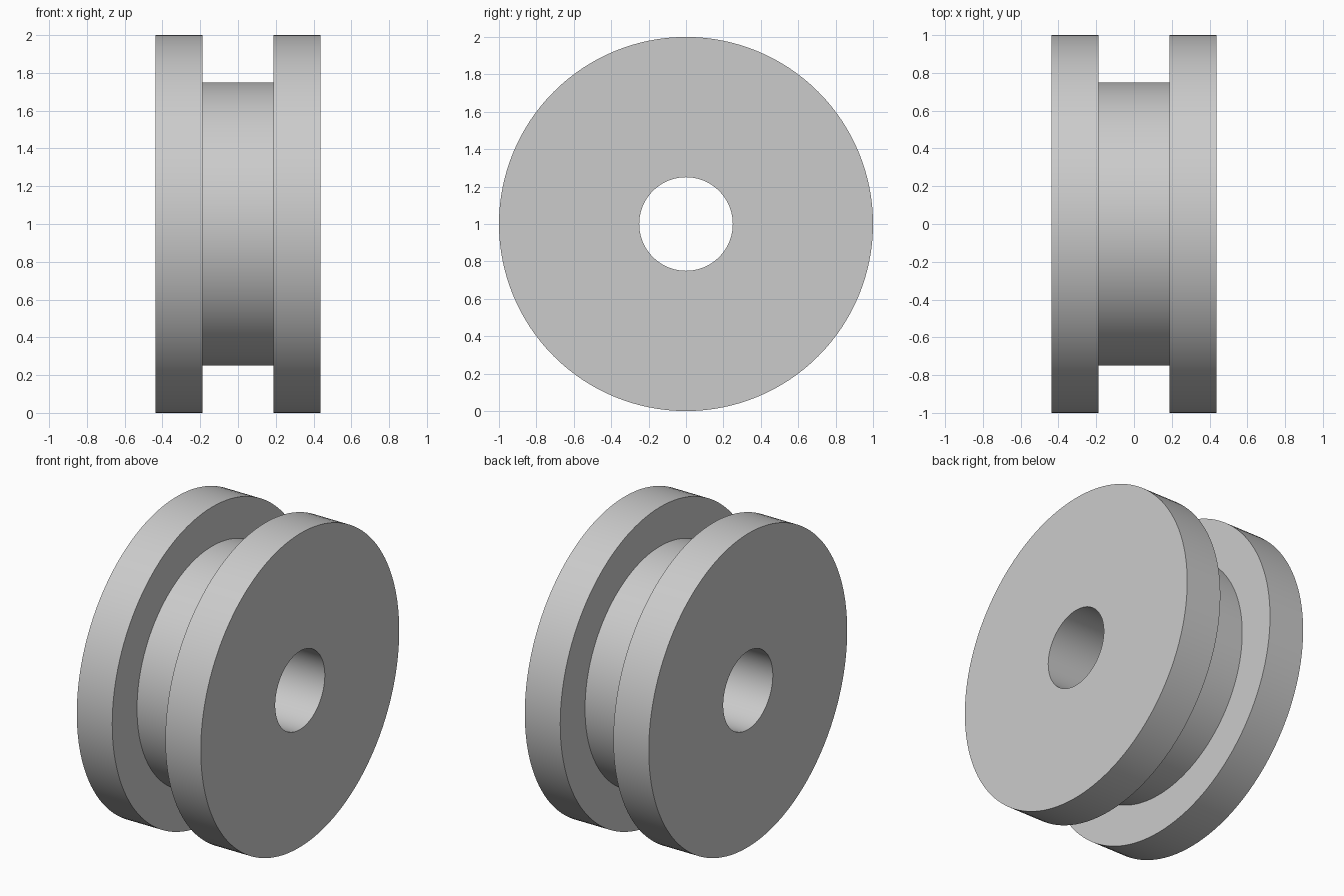
import bpy, bmesh, math
from mathutils import Matrix, Vector

cube = bpy.data.objects.get("Cube")
if cube:
    bpy.data.objects.remove(cube, do_unlink=True)

# Single plain grey
grey = bpy.data.materials.new("light grey")
grey.use_nodes = True
colour = (0.6, 0.6, 0.6, 1)
grey.diffuse_color = colour
grey.node_tree.nodes["Principled BSDF"].inputs["Base Color"].default_value = colour

SEGMENTS = 128
RIM, HUB, BORE = 1.0, 0.75, 0.25
OUTER, INNER = 0.4375, 0.1875

# Half cross-section as (x, radius), mirrored to the other side
half = [(OUTER, BORE), (OUTER, RIM), (INNER, RIM), (INNER, HUB)]
profile = half + [(-x, r) for x, r in reversed(half)]

# Revolve the closed cross-section around the axle
bm = bmesh.new()
rings = []
for i in range(SEGMENTS):
    turn = Matrix.Rotation(math.tau * i / SEGMENTS, 3, 'X')
    rings.append([bm.verts.new(turn @ Vector((x, 0, r))) for x, r in profile])
for i, ring in enumerate(rings):
    following = rings[(i + 1) % SEGMENTS]
    for j in range(len(profile)):
        k = (j + 1) % len(profile)
        bm.faces.new((ring[j], ring[k], following[k], following[j]))
bmesh.ops.recalc_face_normals(bm, faces=bm.faces)
bmesh.ops.translate(bm, verts=bm.verts, vec=(0, 0, RIM))

mesh = bpy.data.meshes.new("grooved_wheel")
bm.to_mesh(mesh)
bm.free()
mesh.materials.append(grey)
wheel = bpy.data.objects.new("grooved_wheel", mesh)
bpy.context.collection.objects.link(wheel)

# Smooth round walls with crisp rims
bpy.ops.object.select_all(action='DESELECT')
wheel.select_set(True)
bpy.context.view_layer.objects.active = wheel
bpy.ops.object.shade_smooth_by_angle(angle=math.radians(30))
